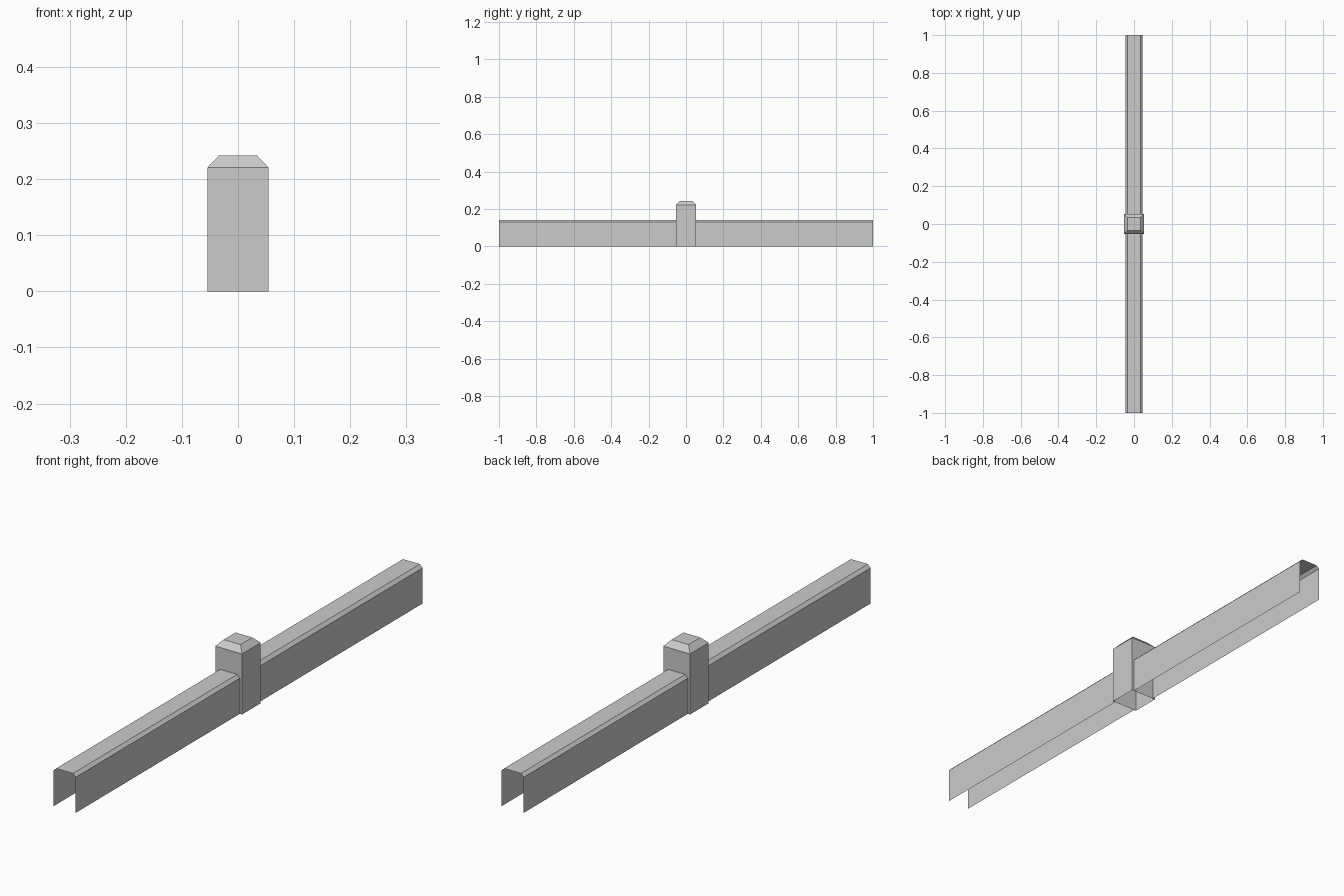
import bpy
import bmesh

cube = bpy.data.objects.get("Cube")
if cube:
    bpy.data.objects.remove(cube, do_unlink=True)

# One plain grey for everything
grey = bpy.data.materials.new("stone grey")
grey.use_nodes = True
colour = (0.6, 0.6, 0.6, 1)
grey.diffuse_color = colour
grey.node_tree.nodes["Principled BSDF"].inputs["Base Color"].default_value = colour


def make_shell(name, rings, closed, cap):
    """Join successive rings of points with flat faces."""
    bm = bmesh.new()
    loops = [[bm.verts.new(p) for p in ring] for ring in rings]
    count = len(loops[0])
    for low, high in zip(loops, loops[1:]):
        for i in range(count if closed else count - 1):
            j = (i + 1) % count
            bm.faces.new((low[i], low[j], high[j], high[i]))
    if cap:
        bm.faces.new(loops[-1])
    mesh = bpy.data.meshes.new(name)
    bm.to_mesh(mesh)
    bm.free()
    mesh.materials.append(grey)
    obj = bpy.data.objects.new(name, mesh)
    bpy.context.collection.objects.link(obj)
    return obj


# Square post with a bevelled cap, open underneath
POST = 0.054
levels = [(POST, 0), (POST, 0.221), (0.034, 0.242)]
make_shell("post",
           [[(-r, -r, z), (r, -r, z), (r, r, z), (-r, r, z)] for r, z in levels],
           closed=True, cap=True)

# Two hollow wall arms with bevelled top edges, open at the ends and underneath
half = [(0.045, 0), (0.045, 0.13), (0.034, 0.141)]
profile = half + [(-x, z) for x, z in reversed(half)]
for name, start, end in (("front_wall", -1, -POST), ("back_wall", POST, 1)):
    make_shell(name,
               [[(x, y, z) for x, z in profile] for y in (end, start)],
               closed=False, cap=False)
